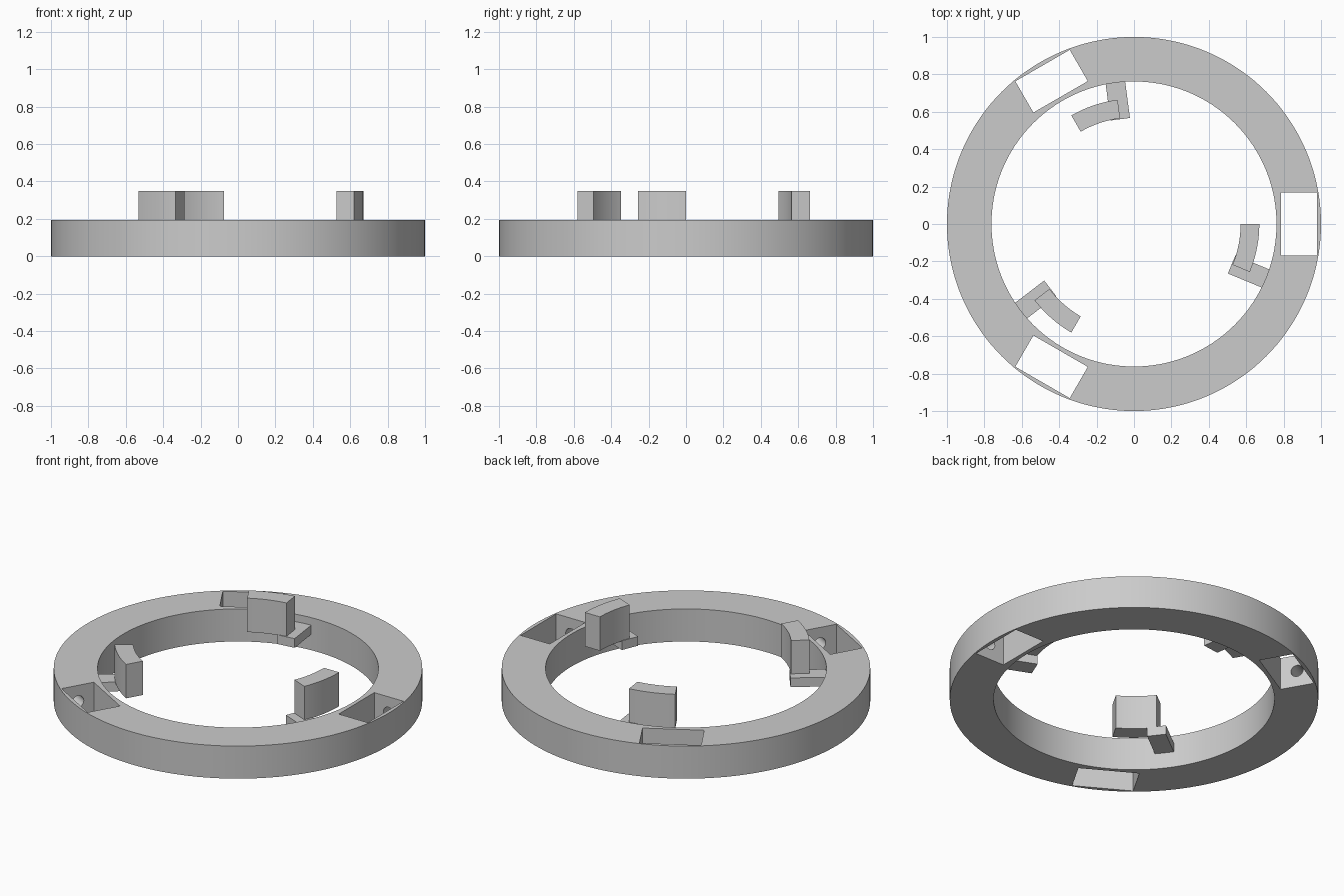
import bpy, bmesh, math
from mathutils import Matrix

old = bpy.data.objects.get("Cube")
if old:
    bpy.data.objects.remove(old, do_unlink=True)

# Single matte grey
grey = bpy.data.materials.new("light_grey")
grey.use_nodes = True
colour = (0.6, 0.6, 0.6, 1)
grey.diffuse_color = colour
grey.node_tree.nodes["Principled BSDF"].inputs["Base Color"].default_value = colour

HEIGHT = 0.195


def make_object(name, bm):
    bmesh.ops.recalc_face_normals(bm, faces=bm.faces)
    mesh = bpy.data.meshes.new(name)
    bm.to_mesh(mesh)
    bm.free()
    mesh.materials.append(grey)
    obj = bpy.data.objects.new(name, mesh)
    bpy.context.collection.objects.link(obj)
    return obj


def arc_solid(name, r0, r1, z0, z1, start, end, steps):
    """Sweep a rectangular section about z; a full turn closes into a ring."""
    bm = bmesh.new()
    closed = abs(end - start) >= 360
    rings = []
    for i in range(steps if closed else steps + 1):
        a = math.radians(start + (end - start) * i / steps)
        rings.append([bm.verts.new((r * math.cos(a), r * math.sin(a), z))
                      for r, z in ((r0, z0), (r1, z0), (r1, z1), (r0, z1))])
    pairs = list(zip(rings, rings[1:]))
    if closed:
        pairs.append((rings[-1], rings[0]))
    else:
        bm.faces.new(rings[0])
        bm.faces.new(rings[-1])
    for a, b in pairs:
        for k in range(4):
            n = (k + 1) % 4
            bm.faces.new((a[k], a[n], b[n], b[k]))
    return make_object(name, bm)


def radial_box(name, r0, r1, width, z0, z1, angle):
    bm = bmesh.new()
    place = (Matrix.Rotation(math.radians(angle), 4, 'Z')
             @ Matrix.Translation(((r0 + r1) / 2, 0, (z0 + z1) / 2))
             @ Matrix.Diagonal((r1 - r0, width, z1 - z0, 1)))
    bmesh.ops.create_cube(bm, size=1, matrix=place)
    return make_object(name, bm)


def pin_cutter(name, radius, length, angle):
    bm = bmesh.new()
    place = (Matrix.Rotation(math.radians(angle), 4, 'Z')
             @ Matrix.Translation((0.88, 0, HEIGHT / 2))
             @ Matrix.Rotation(math.pi / 2, 4, 'X'))
    bmesh.ops.create_cone(bm, cap_ends=True, segments=24, radius1=radius,
                          radius2=radius, depth=length, matrix=place)
    return make_object(name, bm)


def smooth(obj):
    bpy.ops.object.select_all(action='DESELECT')
    obj.select_set(True)
    bpy.context.view_layer.objects.active = obj
    bpy.ops.object.shade_smooth_by_angle(angle=math.radians(30))


def cut(target, cutter):
    bpy.context.view_layer.objects.active = target
    cutter.hide_render = True
    mod = target.modifiers.new("cut", 'BOOLEAN')
    mod.operation = 'DIFFERENCE'
    mod.solver = 'EXACT'
    mod.object = cutter
    bpy.ops.object.modifier_apply(modifier=mod.name)
    bpy.data.objects.remove(cutter, do_unlink=True)


# Main ring
ring = arc_solid("ring", 0.762, 1.0, 0, HEIGHT, 0, 360, 144)

for i in range(3):
    turn = 120 * i
    # Through slot with blind pin holes in both end walls
    cut(ring, radial_box("slot_cutter", 0.785, 0.978, 0.336, -0.1, 0.4, turn))
    cut(ring, pin_cutter("pin_cutter", 0.035, 0.54, turn))

    # Curved upright tab carried on a short radial arm
    tab = arc_solid(f"tab_{i + 1}", 0.57, 0.67, 0.147, 0.35,
                    turn - 22.5, turn, 12)
    smooth(tab)
    radial_box(f"tab_arm_{i + 1}", 0.565, 0.78, 0.105, 0.095, 0.15, turn - 22.5)

smooth(ring)
